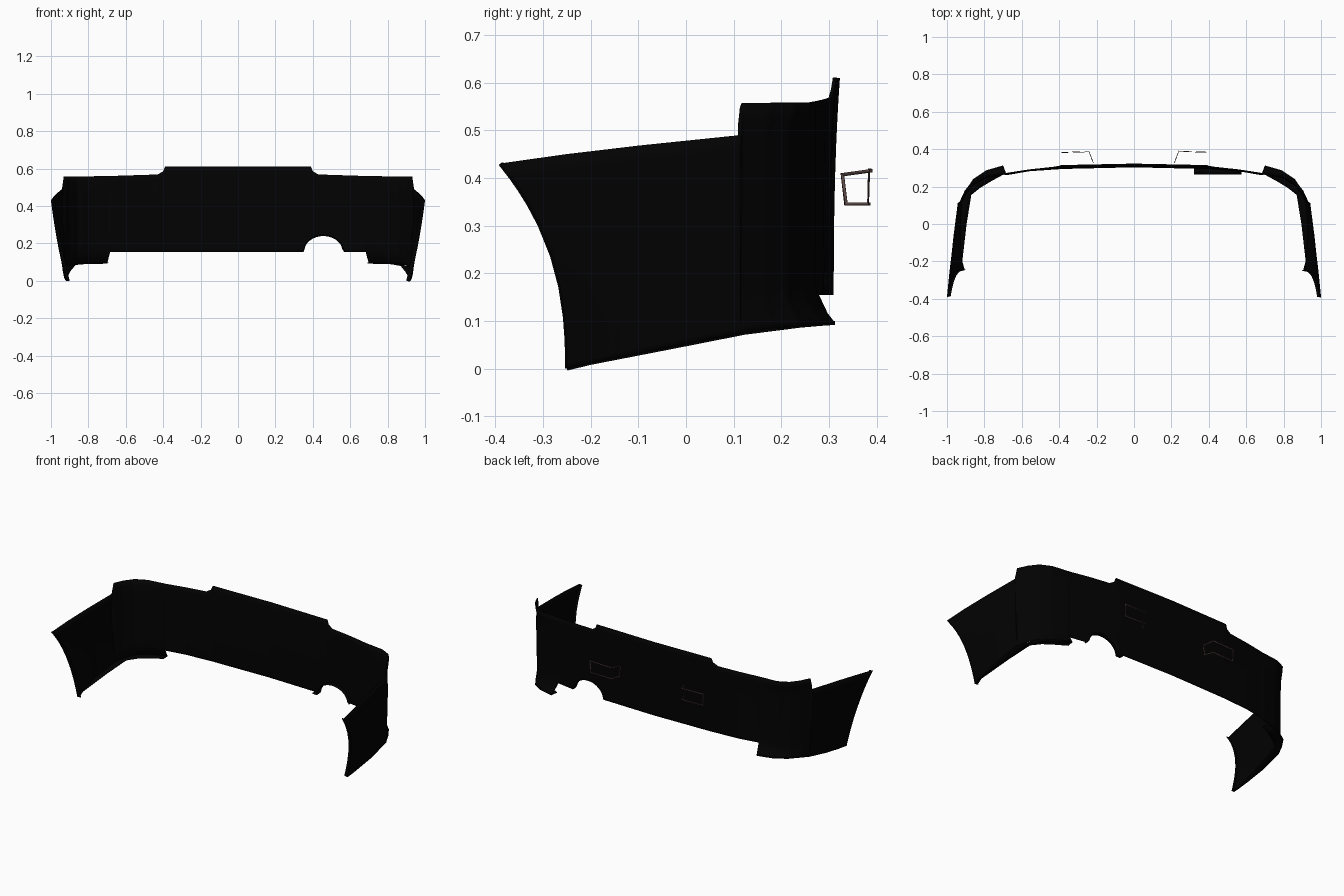
import bpy
import math
from mathutils import Vector

cube = bpy.data.objects.get("Cube")
if cube:
    bpy.data.objects.remove(cube, do_unlink=True)


def make_material(name, colour):
    mat = bpy.data.materials.new(name)
    mat.use_nodes = True
    mat.diffuse_color = colour
    bsdf = mat.node_tree.nodes["Principled BSDF"]
    bsdf.inputs["Base Color"].default_value = colour
    bsdf.inputs["Roughness"].default_value = 0.8
    return mat


black = make_material("matte black", (0.0005, 0.0005, 0.0005, 1))
brown = make_material("dark brown", (0.11, 0.07, 0.065, 1))


def make_sheet(name, columns, thickness, material):
    """Skin a list of equally long point columns and give it thickness."""
    rows = len(columns[0])
    points = [p for column in columns for p in column]
    faces = []
    for i in range(len(columns) - 1):
        for j in range(rows - 1):
            a, b = i * rows + j, (i + 1) * rows + j
            faces.append((a, a + 1, b + 1, b))
    mesh = bpy.data.meshes.new(name)
    mesh.from_pydata(points, [], faces)
    mesh.materials.append(material)
    obj = bpy.data.objects.new(name, mesh)
    bpy.context.collection.objects.link(obj)
    solid = obj.modifiers.new("thickness", "SOLIDIFY")
    solid.thickness = thickness
    solid.offset = -1
    bpy.ops.object.select_all(action="DESELECT")
    obj.select_set(True)
    bpy.context.view_layer.objects.active = obj
    bpy.ops.object.shade_smooth_by_angle(angle=math.radians(35))


def subdivide(keys, step):
    """Split the segments between key stations into short even pieces."""
    result = [keys[0]]
    for start, end in zip(keys, keys[1:]):
        count = max(1, math.ceil((end[0] - start[0]).length / step))
        for k in range(1, count + 1):
            result.append([a.lerp(b, k / count) for a, b in zip(start, end)])
    return result


def mirrored(p):
    return Vector((-p.x, p.y, p.z))


# Half outline from the centre to the wing tip: top edge and bottom edge
outline = [
    ((0, .323, .61), (0, .31, .154)),
    ((.39, .315, .61), (.39, .301, .154)),
    ((.4, .311, .585), (.4, .3, .154)),
    ((.43, .306, .568), (.43, .298, .154)),
    ((.56, .292, .564), (.56, .289, .154)),
    ((.683, .273, .56), (.683, .268, .154)),
    ((.69, .272, .56), (.7, .313, .096)),
    ((.8, .262, .557), (.79, .287, .094)),
    ((.865, .23, .557), (.86, .24, .09)),
    ((.905, .178, .557), (.9, .18, .085)),
    ((.932, .12, .557), (.925, .122, .075)),
    ((.941, .113, .49), (.926, .112, .073)),
    ((.968, -.1, .468), (.936, -.03, .045)),
    ((.986, -.25, .45), (.93, -.15, .02)),
    ((1, -.39, .43), (.92, -.25, 0)),
]
half = subdivide([[Vector(p) for p in pair] for pair in outline], .01)
stations = [[mirrored(p) for p in s] for s in reversed(half[1:])] + half

# Arched exhaust opening, on one side only
ARCH_X, ARCH_R, ARCH_H = .457, .104, .085


def cut_arch(bottom):
    d = abs(bottom.x - ARCH_X) / ARCH_R
    if d < 1:
        bottom = bottom + Vector((0, 0, ARCH_H * math.sqrt(1 - d * d)))
    return bottom


# Bumper skin: wings sweep forwards, corners are pinched between rim and lip
levels = (0, .03, .06, .1, .15, .25, .4, .55, .7, .8, .87, .93, 1)
skin = []
for top, bottom in stations:
    low = cut_arch(bottom)
    is_corner = abs(bottom.x) > .687 and top.y > .115
    column = []
    for t in levels:
        p = low.lerp(top, t)
        if is_corner:
            lip = max(0, 1 - t / .14) ** 1.5
            p.y = top.y + (bottom.y - top.y) * lip
            bend = min(1, (abs(p.x) - .69) / .15, (top.y - .115) / .08)
            pinch = min(1, t / .1, (1 - t) / .13)
            p.y -= .016 * max(0, bend) * pinch
        else:
            p.y = bottom.y + (top.y - bottom.y) * t ** 2.5
            if top.y < .115:
                p.x += math.copysign(.007, p.x) * math.sin(math.pi * t)
        column.append(p)
    skin.append(column)
make_sheet("bumper_skin", skin, .007, black)

# Rim turned inwards around the exhaust opening
rim = []
for _, bottom in stations:
    if .32 < bottom.x < .575:
        edge = cut_arch(bottom)
        rim.append([edge, Vector((edge.x, .265, edge.z))])
make_sheet("exhaust_opening_rim", rim, -.006, black)

# Flanges turned inwards under the corners, and lips along the wheel arches
flange_keys = [
    ((.7, .313, .096), (.692, .268, .097)),
    ((.79, .287, .094), (.77, .225, .095)),
    ((.86, .24, .09), (.82, .195, .092)),
    ((.925, .122, .075), (.87, .155, .083)),
    ((.936, -.03, .045), (.895, 0, .052)),
    ((.928, -.2, .012), (.918, -.2, .012)),
    ((.92, -.25, 0), (.905, -.245, .002)),
]
for side, edge in (("left", skin[-1]), ("right", skin[0])):
    flange = [[Vector(p) for p in pair] for pair in flange_keys]
    inward = Vector((-.02, .004, 0))
    if side == "right":
        flange = [[mirrored(p) for p in pair] for pair in flange]
        inward = mirrored(inward)
    make_sheet(side + "_lower_flange", flange, .004, black)
    arch = [[p, p + inward] for p in edge]
    make_sheet(side + "_arch_lip", arch, .004, black)

# Bent ribbon frames standing behind the bumper
upper = [(.215, .325, .41), (.24, .39, .419), (.388, .384, .42)]
lower = [(.22, .333, .342), (.24, .386, .342), (.386, .382, .342)]


def frame_row(points, rise):
    """Pair each outer corner with its inner corner along the bent plane."""
    start, bend, end = [Vector(p) for p in points]
    up = Vector((0, 0, rise))
    inner = [start.lerp(bend, .1) + up, bend + up, end.lerp(bend, .05) + up]
    return list(zip((start, bend, end), inner))


for side in ("left", "right"):
    ring = frame_row(upper, -.007) + frame_row(lower, .007)[::-1]
    if side == "right":
        ring = [[mirrored(p) for p in pair] for pair in ring]
    make_sheet(side + "_ribbon_frame", ring + ring[:1], .002, brown)
